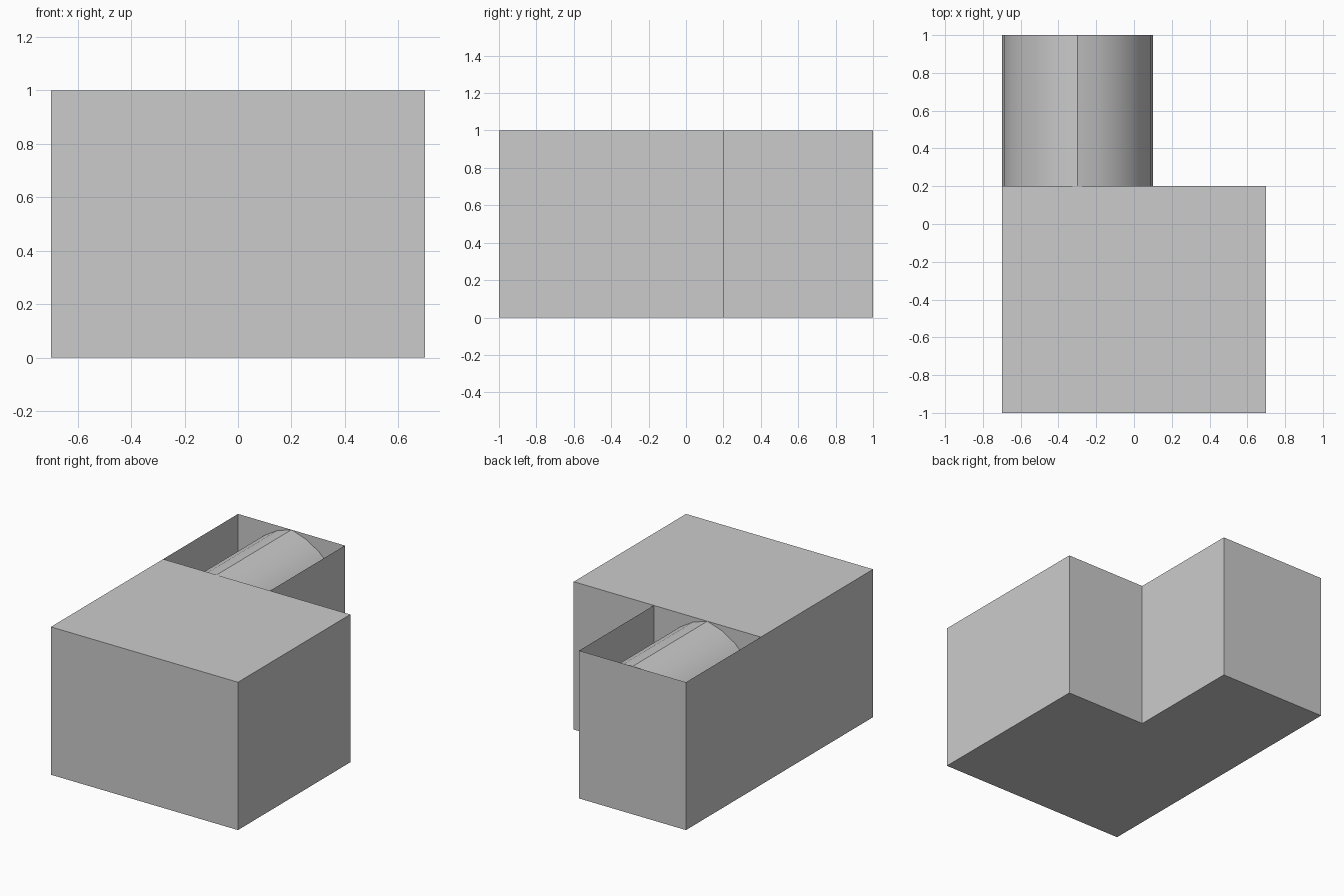
import bpy, math

if "Cube" in bpy.data.objects:
    bpy.data.objects.remove(bpy.data.objects["Cube"])

X0, X1, XB = -0.7, 0.7, 0.1      # left side, right side, right side of the rear wing
Y0, YM, Y1 = -1.0, 0.2, 1.0      # front, step, back
H = 1.0


def make(name, verts, faces):
    mesh = bpy.data.meshes.new(name)
    mesh.from_pydata(verts, [], faces)
    mesh.update()
    ob = bpy.data.objects.new(name, mesh)
    bpy.context.collection.objects.link(ob)
    return ob


def prism(name, plan, floor=True, roof=True, skip=()):
    """Upright walls around a counter-clockwise plan, with optional floor and roof."""
    n = len(plan)
    verts = [(x, y, z) for z in (0, H) for x, y in plan]
    faces = [(i, (i + 1) % n, (i + 1) % n + n, i + n) for i in range(n) if i not in skip]
    if floor:
        faces.append(tuple(reversed(range(n))))
    if roof:
        faces.append(tuple(range(n, 2 * n)))
    return make(name, verts, faces)


# Main block
prism("main_block", [(X0, Y0), (X1, Y0), (X1, YM), (X0, YM)])

# Rear wing: floor and three thin walls, open above; the block closes its front
prism("rear_wing_walls", [(X0, YM), (XB, YM), (XB, Y1), (X0, Y1)], roof=False, skip=(0,))

# Pointed vault inside the wing: two arcs meeting at a ridge
half, radius, steps = (XB - X0) / 2, 0.5, 6
cx = (X0 + XB) / 2
offset = radius - half
apex = math.acos(offset / radius)
spring = H - radius * math.sin(apex)
right = [(radius * math.cos(apex * i / steps) - offset,
          spring + radius * math.sin(apex * i / steps)) for i in range(steps + 1)]
profile = right + [(-x, z) for x, z in reversed(right[:-1])]
n = len(profile)
verts = [(cx + x, y, z) for y in (YM, Y1) for x, z in profile]
vault = make("vault", verts, [(i, i + n, i + n + 1, i + 1) for i in range(n - 1)])
for f in vault.data.polygons:
    if f.normal.z < -1e-6:
        f.flip()
vault.data.update()

bpy.context.view_layer.objects.active = vault
vault.select_set(True)
bpy.ops.object.shade_smooth_by_angle(angle=math.radians(30))
